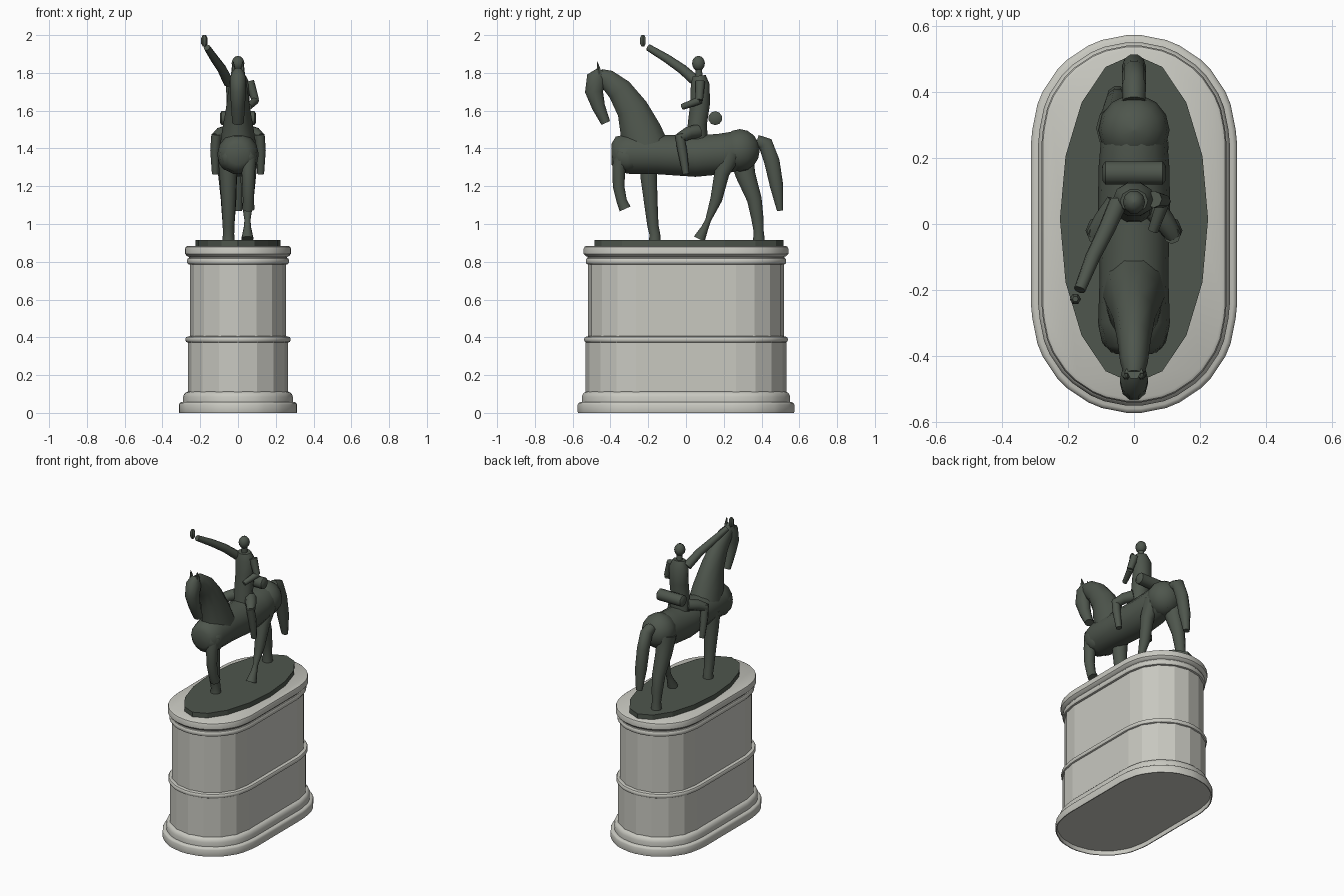
import bpy, bmesh, math
from mathutils import Vector


def material(name, rgb):
    m = bpy.data.materials.new(name)
    m.diffuse_color = (*rgb, 1)
    return m


BRONZE = material("green_bronze", (0.077, 0.093, 0.074))
STONE = material("pale_stone", (0.58, 0.58, 0.53))


def skin(name, rings, mat, smooth=None):
    """Join equal-length rings of points into a closed, capped surface."""
    bm = bmesh.new()
    loops = [[bm.verts.new(p) for p in ring] for ring in rings]
    n = len(loops[0])
    for a, b in zip(loops, loops[1:]):
        for i in range(n):
            j = (i + 1) % n
            bm.faces.new((a[i], a[j], b[j], b[i]))
    bm.faces.new(loops[0][::-1])
    bm.faces.new(loops[-1])
    bmesh.ops.recalc_face_normals(bm, faces=bm.faces)
    mesh = bpy.data.meshes.new(name)
    bm.to_mesh(mesh)
    bm.free()
    mesh.materials.append(mat)
    ob = bpy.data.objects.new(name, mesh)
    bpy.context.collection.objects.link(ob)
    if smooth:
        bpy.ops.object.select_all(action='DESELECT')
        ob.select_set(True)
        bpy.context.view_layer.objects.active = ob
        bpy.ops.object.shade_smooth_by_angle(angle=math.radians(smooth))
    return ob


def limb(name, stations, sides=10, smooth=50):
    """Tube through stations (x, y, z, side radius, depth radius)."""
    pts = [Vector(s[:3]) for s in stations]
    rings = []
    for i, s in enumerate(stations):
        t = (pts[min(i + 1, len(pts) - 1)] - pts[max(i - 1, 0)]).normalized()
        ref = Vector((0, 0, 1)) if abs(t.x) > 0.9 else Vector((1, 0, 0))
        u = (ref - t * ref.dot(t)).normalized()
        v = t.cross(u)
        ru, rv = s[3], s[-1]
        rings.append([pts[i] + u * ru * math.cos(a) + v * rv * math.sin(a)
                      for a in (2 * math.pi * k / sides for k in range(sides))])
    return skin(name, rings, BRONZE, smooth)


def ball(name, centre, radii, segs=10, steps=6):
    """Ellipsoid built from stacked rings."""
    st = [(centre[0], centre[1], centre[2] + radii[2] * math.cos(a),
           max(radii[0] * math.sin(a), 0.002), max(radii[1] * math.sin(a), 0.002))
          for a in (math.pi * k / steps for k in range(steps, -1, -1))]
    return limb(name, st, segs, 50)


def stadium(r, z, cut=0.0, half=0.265, n=8):
    """Long outline with faceted round ends; cut trims each corner."""
    ring = [Vector((r * math.cos(a), e * half + r * math.sin(a), z))
            for e, start in ((1, 0), (-1, math.pi))
            for a in (start + math.pi * k / n for k in range(n + 1))]
    if not cut:
        return ring
    out = []
    for i, p in enumerate(ring):
        for q in (ring[i - 1], ring[(i + 1) % len(ring)]):
            out.append(p + (q - p).normalized() * cut)
    return out


# Pedestal shaft, faceted
skin("lower_shaft", [stadium(0.266, z) for z in (0.1, 0.38)], STONE)
skin("upper_shaft", [stadium(0.2535, z) for z in (0.4, 0.86)], STONE)

# Pedestal mouldings with eased corners: (radius, height); the base is recessed underneath
mouldings = {
    "base_block": [(0.303, 0.028), (0.305, 0), (0.311, 0), (0.313, 0.006), (0.313, 0.044),
                   (0.309, 0.052), (0.3, 0.057)],
    "base_step": [(0.29, 0.05), (0.291, 0.085), (0.285, 0.1), (0.277, 0.108), (0.266, 0.112)],
    "middle_band": [(0.266, 0.372), (0.274, 0.376), (0.278, 0.384), (0.278, 0.394),
                    (0.273, 0.402), (0.255, 0.406)],
    "neck_band": [(0.254, 0.785), (0.265, 0.788), (0.27, 0.796), (0.27, 0.81),
                  (0.265, 0.818), (0.26, 0.82)],
    "cornice": [(0.259, 0.815), (0.26, 0.826), (0.27, 0.83), (0.281, 0.842),
                (0.281, 0.868), (0.277, 0.879), (0.268, 0.884)]}
for name, rows in mouldings.items():
    skin(name, [stadium(r, z, 0.022) for r, z in rows], STONE, 35)

# Oval bronze plinth
skin("plinth", [[(0.225 * math.sin(math.pi * k / 8), 0.015 + 0.5 * math.cos(math.pi * k / 8), z)
                 for k in range(16)] for z in (0.88, 0.915)], BRONZE)

# Horse trunk, neck, head and ears
limb("horse_body", [
    (0, -0.395, 1.37, 0.055), (0, -0.37, 1.37, 0.09, 0.095), (0, -0.3, 1.372, 0.109),
    (0, -0.15, 1.368, 0.104, 0.107), (0, 0.05, 1.36, 0.11, 0.113), (0, 0.18, 1.37, 0.107, 0.11),
    (0, 0.26, 1.385, 0.1, 0.108), (0, 0.34, 1.385, 0.08, 0.09)], 14)
ball("horse_rump", (0, 0.285, 1.39), (0.108, 0.108, 0.112), 14, 8)
limb("horse_neck", [
    (0, -0.205, 1.38, 0.1, 0.13), (0, -0.24, 1.49, 0.085, 0.115), (0, -0.285, 1.61, 0.064, 0.088),
    (0, -0.352, 1.71, 0.051, 0.07), (0, -0.42, 1.77, 0.042, 0.053), (0, -0.46, 1.79, 0.03, 0.035)])
limb("horse_head", [
    (0, -0.45, 1.815, 0.028, 0.022), (0, -0.472, 1.775, 0.043, 0.056), (0, -0.487, 1.70, 0.042, 0.05),
    (0, -0.463, 1.62, 0.036, 0.037), (0, -0.425, 1.535, 0.031, 0.026)])
for side, s in (("left", 1), ("right", -1)):
    limb("horse_ear_" + side, [(s * 0.024, -0.46, 1.79, 0.013), (s * 0.024, -0.463, 1.825, 0.01),
                               (s * 0.024, -0.47, 1.86, 0.001)], 6)
    # Shoulder muscles
    ball("shoulder_" + side, (s * 0.05, -0.31, 1.36), (0.058, 0.085, 0.08))

# Horse legs: one foreleg raised, one hind leg stepping forward
limb("planted_foreleg", [(-0.055, -0.2, 1.36, 0.052), (-0.052, -0.197, 1.24, 0.045),
                         (-0.05, -0.185, 1.1, 0.037), (-0.05, -0.175, 0.99, 0.031),
                         (-0.05, -0.165, 0.945, 0.03), (-0.05, -0.165, 0.912, 0.033)])
limb("raised_foreleg", [(0.055, -0.335, 1.38, 0.045), (0.055, -0.355, 1.3, 0.037),
                        (0.055, -0.357, 1.2, 0.032), (0.055, -0.34, 1.12, 0.029),
                        (0.055, -0.322, 1.08, 0.033)])
limb("planted_hind_leg", [(-0.06, 0.29, 1.38, 0.055, 0.07), (-0.055, 0.315, 1.26, 0.05, 0.055),
                          (-0.05, 0.362, 1.13, 0.041), (-0.05, 0.378, 1.03, 0.034),
                          (-0.05, 0.385, 0.96, 0.028), (-0.05, 0.386, 0.912, 0.033)])
limb("stepping_hind_leg", [(0.055, 0.24, 1.38, 0.052, 0.06), (0.055, 0.19, 1.27, 0.042),
                           (0.05, 0.16, 1.13, 0.033), (0.05, 0.117, 1.02, 0.016),
                           (0.05, 0.1, 0.98, 0.02), (0.05, 0.07, 0.92, 0.033)])
limb("tail", [(0, 0.375, 1.44, 0.034), (0, 0.42, 1.425, 0.037, 0.042), (0, 0.455, 1.33, 0.037, 0.043),
              (0, 0.48, 1.2, 0.036, 0.037), (0, 0.498, 1.07, 0.022, 0.017)])

# Rolled pack behind the rider
limb("saddle_roll", [(-0.095, 0.155, 1.56, 0.025), (-0.087, 0.155, 1.56, 0.037),
                     (0.087, 0.155, 1.56, 0.037), (0.095, 0.155, 1.56, 0.025)])

# Rider trunk and head
limb("rider_torso", [(0, 0.06, 1.43, 0.07, 0.06), (0, 0.06, 1.53, 0.06, 0.053),
                     (0, 0.075, 1.64, 0.06, 0.055), (0, 0.075, 1.74, 0.064, 0.052),
                     (0, 0.07, 1.785, 0.042, 0.036)])
limb("rider_neck", [(0, 0.07, 1.77, 0.02), (0, 0.066, 1.83, 0.018)])
ball("rider_head", (0, 0.066, 1.85), (0.034, 0.036, 0.04))

# Rider arms: one pointing up and forward, one holding the reins
limb("raised_arm", [(-0.05, 0.06, 1.75, 0.029), (-0.085, -0.02, 1.82, 0.026),
                    (-0.125, -0.1, 1.875, 0.023), (-0.165, -0.2, 1.935, 0.018)], 8)
limb("raised_fist", [(-0.178, -0.228, 1.94, 0.009), (-0.178, -0.228, 1.955, 0.017),
                     (-0.178, -0.228, 1.985, 0.017), (-0.178, -0.228, 2.0, 0.009)], 6)
limb("rein_upper_arm", [(0.06, 0.075, 1.755, 0.026), (0.092, 0.07, 1.655, 0.02)], 8)
limb("rein_forearm", [(0.092, 0.075, 1.655, 0.021), (0.058, -0.02, 1.62, 0.016)], 8)

# Rider legs
for side, s in (("left", 1), ("right", -1)):
    limb("rider_thigh_" + side, [(s * 0.05, 0.06, 1.49, 0.038), (s * 0.09, 0.01, 1.48, 0.034),
                                 (s * 0.12, -0.035, 1.455, 0.027)], 8)
    limb("rider_shin_" + side, [(s * 0.115, -0.035, 1.475, 0.026), (s * 0.122, -0.02, 1.39, 0.025),
                                (s * 0.12, 0.0, 1.265, 0.018)], 8)
